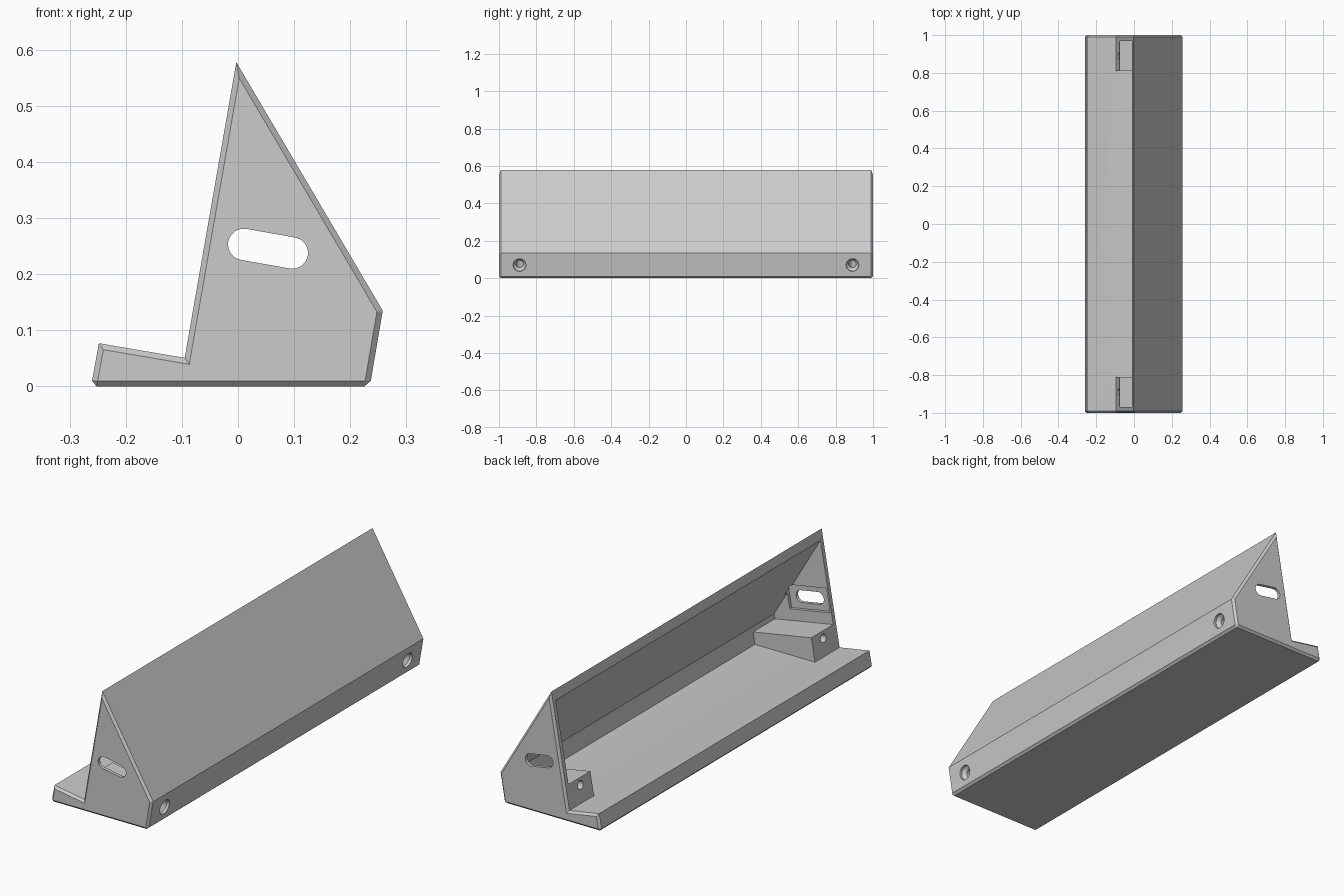
import bpy
import bmesh
from math import cos, sin, pi, radians
from mathutils import Vector

cube = bpy.data.objects.get("Cube")
if cube:
    bpy.data.objects.remove(cube, do_unlink=True)

# Tilted frame of the back rest: U runs into the body, V runs up the opening
TILT = radians(10)
U = Vector((cos(TILT), 0, -sin(TILT)))
V = Vector((sin(TILT), 0, cos(TILT)))
Y = Vector((0, 1, 0))

grey = bpy.data.materials.new("plain grey")
grey.use_nodes = True
colour = (0.6, 0.6, 0.6, 1)
grey.diffuse_color = colour
grey.node_tree.nodes["Principled BSDF"].inputs["Base Color"].default_value = colour


def loft(name, rings, bevel=0):
    """Solid through matching rings of points, capped at both ends."""
    bm = bmesh.new()
    loops = [[bm.verts.new(p) for p in ring] for ring in rings]
    n = len(loops[0])
    for a, b in zip(loops, loops[1:]):
        for i in range(n):
            j = (i + 1) % n
            bm.faces.new((a[i], a[j], b[j], b[i]))
    caps = [bm.faces.new(loops[0]), bm.faces.new(loops[-1])]
    bmesh.ops.recalc_face_normals(bm, faces=bm.faces)
    if bevel:
        # Chamfer both ends and the two long bottom edges
        edges = {e for f in caps for e in f.edges}
        edges |= {e for f in bm.faces if f.normal.z < -0.99 for e in f.edges}
        bmesh.ops.bevel(bm, geom=list(edges), offset=bevel, segments=1,
                        affect='EDGES', profile=0.5)
    mesh = bpy.data.meshes.new(name)
    bm.to_mesh(mesh)
    bm.free()
    obj = bpy.data.objects.new(name, mesh)
    bpy.context.collection.objects.link(obj)
    mesh.materials.append(grey)
    return obj


def prism(name, profile, y0, y1, bevel=0):
    return loft(name, [[(x, y, z) for x, z in profile] for y in (y0, y1)], bevel)


def cut(body, cutter):
    cutter.hide_render = True
    mod = body.modifiers.new("cut", 'BOOLEAN')
    mod.operation = 'DIFFERENCE'
    mod.solver = 'EXACT'
    mod.object = cutter
    bpy.context.view_layer.objects.active = body
    bpy.ops.object.modifier_apply(modifier=mod.name)
    bpy.data.objects.remove(cutter, do_unlink=True)


# Wedge body with a small front lip
body = prism("wedge_body", [
    (-0.262, 0), (-0.248, 0.077), (-0.095, 0.051),
    (-0.003, 0.578), (0.258, 0.135), (0.235, 0)], -1, 1, bevel=0.01)

# Cavity above the corner blocks, then the lower part between them
knee = (0.2266, 0.129)
cut(body, prism("upper_cavity", [
    (-0.125, 0.1678), (0.2226, 0.1065), knee,
    (-0.062, 0.619), (-0.2, 0.3)], -0.97, 0.97))
cut(body, prism("lower_cavity", [
    (-0.095, 0.051), (0.2129, 0.051), knee,
    (0.05, 0.25), (-0.15, 0.25)], -0.81, 0.81))

slot_centre = Vector((0.0535, 0, 0.2455))
for side in (-1, 1):
    # Shallow rectangular pocket on the inside of the end wall
    corners = [slot_centre + U * a * 0.105 + V * b * 0.055
               for a, b in ((-1, -1), (1, -1), (1, 1), (-1, 1))]
    cut(body, prism("slot_pocket", [(p.x, p.z) for p in corners],
                    side * 0.95, side * 0.985))

    # Rounded slot through the end wall
    slot = []
    for end in (1, -1):
        for i in range(13):
            t = -pi / 2 + pi * i / 12
            slot.append(slot_centre + end * (U * (0.044 + 0.028 * cos(t))
                                             + V * 0.028 * sin(t)))
    cut(body, prism("end_slot", [(p.x, p.z) for p in slot],
                    side * 0.9, side * 1.05))

    # Countersunk screw hole through the corner block
    start = Vector((0.247, side * 0.89, 0.07))
    steps = ((-0.03, 0.034), (0.012, 0.034), (0.028, 0.019), (0.4, 0.019))
    cut(body, loft("screw_hole", [
        [start - U * d + (Y * cos(2 * pi * i / 32) + V * sin(2 * pi * i / 32)) * r
         for i in range(32)] for d, r in steps]))

# Smooth the round holes, keep everything else crisp
bpy.ops.object.select_all(action='DESELECT')
body.select_set(True)
bpy.context.view_layer.objects.active = body
bpy.ops.object.shade_smooth_by_angle(angle=radians(25))
